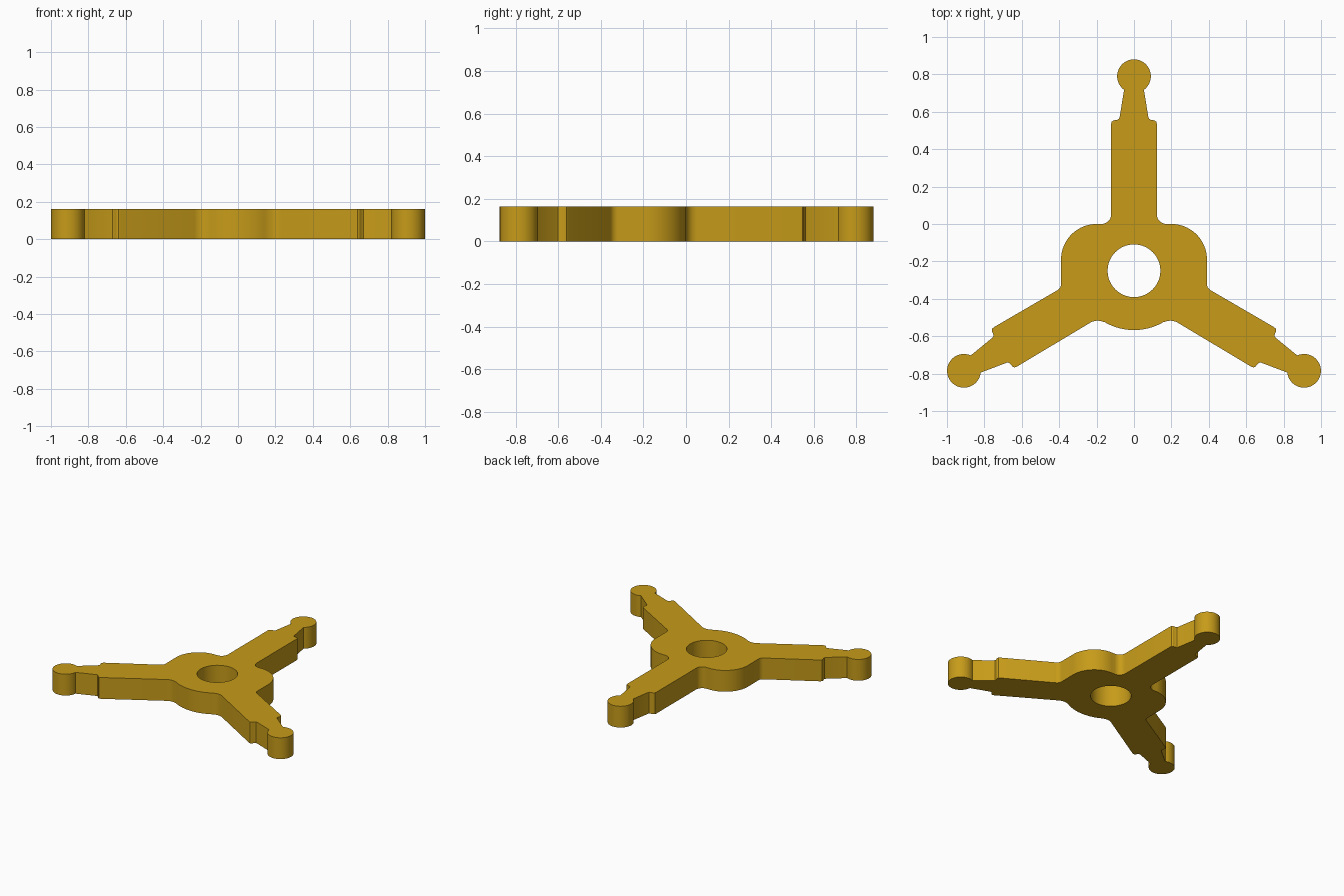
import bpy, bmesh
from math import sin, cos, radians

if "Cube" in bpy.data.objects:
    bpy.data.objects.remove(bpy.data.objects["Cube"])

THICK = 0.163
ARM_CENTRE = (0.0, -0.26)
BALL_DIST, BALL_R = 1.05, 0.09


def arc(cx, cy, r, a0, a1, n):
    """Points on an arc, angles in degrees, ends included."""
    return [(cx + r * cos(radians(a0 + (a1 - a0) * i / n)),
             cy + r * sin(radians(a0 + (a1 - a0) * i / n))) for i in range(n + 1)]


def arm(points, angle):
    """Turn (along, across) arm points to an arm direction in degrees."""
    c, s = cos(radians(angle)), sin(radians(angle))
    return [(ARM_CENTRE[0] + u * c - v * s, ARM_CENTRE[1] + u * s + v * c)
            for u, v in points]


# One long edge of an arm, from the rounded shoulder to the neck
shoulder = [(0.795, 0.122), (0.807, 0.119), (0.814, 0.11), (0.817, 0.09),
            (0.822, 0.081), (0.83, 0.077)]
ball = arc(BALL_DIST, 0, BALL_R, 144, 0, 24)
left_edge = shoulder + ball                          # ends on the arm axis
right_edge = [(u, -v) for u, v in reversed(left_edge)]

# Right half of the outline, clockwise from the top tip to the bottom centre
half = arm(right_edge, 90)
half += arc(0.174, 0.052, 0.052, 180, 270, 8)        # fillet at upper arm
half += arc(0.2, -0.19, 0.19, 90, 0, 20)             # hub corner
half += arc(0.431, -0.318, 0.042, 180, 240, 6)       # fillet at lower arm
half += arm(left_edge, -30)
half += arm(right_edge, -30)[1:]
half += arc(0.195, -0.592, 0.075, 60, 112, 6)        # fillet under lower arm
half += arc(0, -0.255, 0.312, -60, -90, 10)          # hub underside
outline = half + [(-x, y) for x, y in reversed(half[1:-1])]
hole = arc(0, -0.25, 0.141, 0, 360, 64)[:-1]

# Fill the outline around the bore and extrude it
bm = bmesh.new()
edges = []
for loop in (outline, hole):
    vs = [bm.verts.new((x, y, 0)) for x, y in loop]
    edges += [bm.edges.new((vs[i - 1], vs[i])) for i in range(len(vs))]
bmesh.ops.triangle_fill(bm, use_beauty=True, use_dissolve=False, edges=edges)
ext = bmesh.ops.extrude_face_region(bm, geom=bm.faces[:], use_keep_orig=True)
top = [g for g in ext["geom"] if isinstance(g, bmesh.types.BMVert)]
bmesh.ops.translate(bm, vec=(0, 0, THICK), verts=top)
bmesh.ops.recalc_face_normals(bm, faces=bm.faces[:])
mesh = bpy.data.meshes.new("three_arm_plate")
bm.to_mesh(mesh)
bm.free()

plate = bpy.data.objects.new("three_arm_plate", mesh)
bpy.context.collection.objects.link(plate)
mat = bpy.data.materials.new("golden_yellow")
mat.diffuse_color = (0.57, 0.33, 0.01, 1)
mat.use_nodes = True
mat.node_tree.nodes["Principled BSDF"].inputs["Base Color"].default_value = mat.diffuse_color
mesh.materials.append(mat)

bpy.context.view_layer.objects.active = plate
plate.select_set(True)
bpy.ops.object.shade_smooth_by_angle(angle=radians(25))
